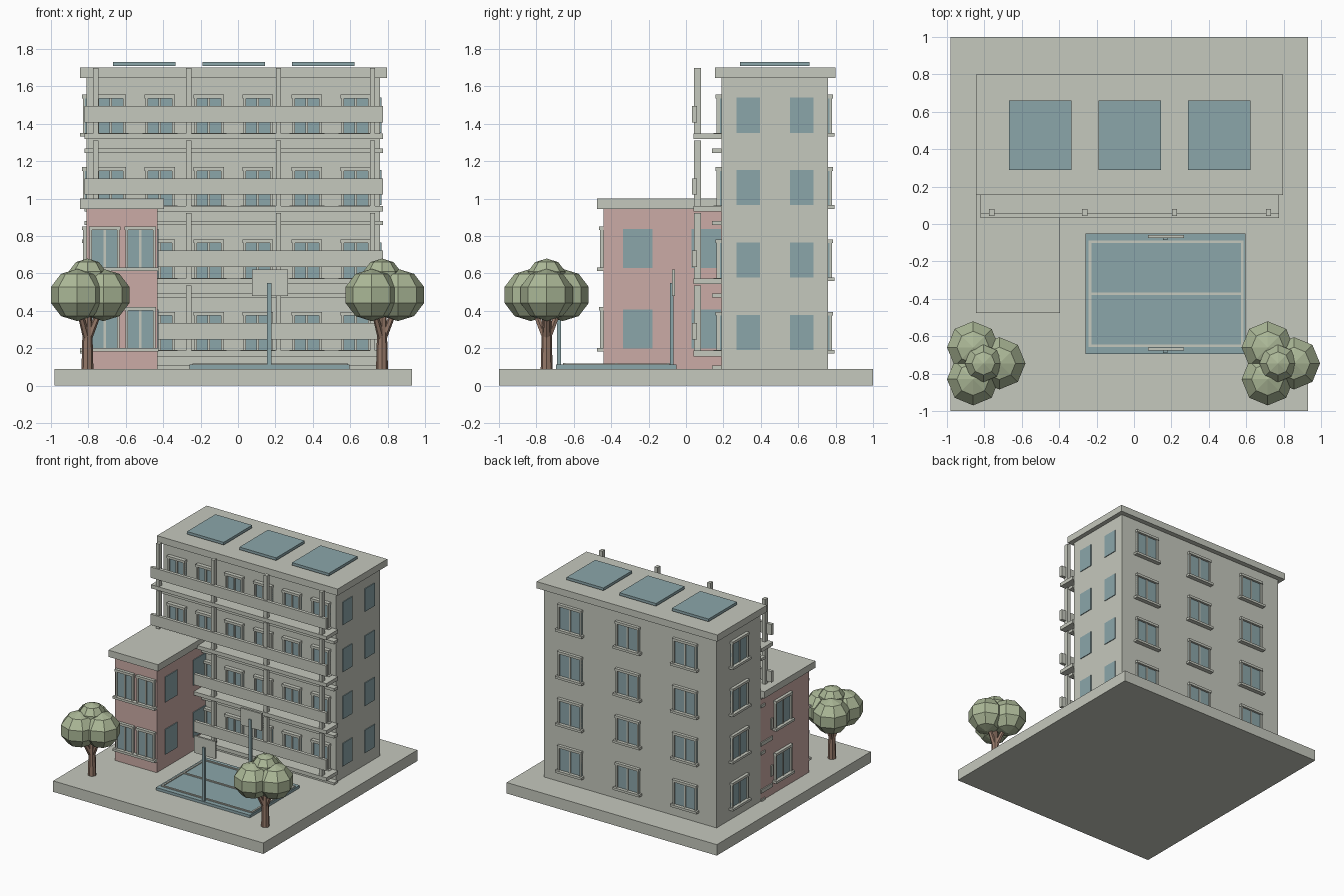
import bpy, bmesh, math
from mathutils import Matrix, Vector

if "Cube" in bpy.data.objects:
    bpy.data.objects.remove(bpy.data.objects["Cube"])


def mat(name, rgb):
    m = bpy.data.materials.new(name)
    m.diffuse_color = (*rgb, 1)
    m.use_nodes = True
    m.node_tree.nodes["Principled BSDF"].inputs["Base Color"].default_value = m.diffuse_color
    return m


CONCRETE = mat("concrete", (0.56, 0.58, 0.51))
PINK = mat("pink_plaster", (0.60, 0.41, 0.38))
GLASS = mat("blue_glass", (0.26, 0.38, 0.40))
LEAF = mat("leaf_green", (0.41, 0.48, 0.31))
BARK = mat("bark_brown", (0.30, 0.19, 0.14))


def finish(name, bm, mats):
    me = bpy.data.meshes.new(name)
    bm.to_mesh(me)
    bm.free()
    for m in mats:
        me.materials.append(m)
    ob = bpy.data.objects.new(name, me)
    bpy.context.collection.objects.link(ob)
    return ob


def boxes(name, items, mats):
    """items: (x0, x1, y0, y1, z0, z1[, material index])"""
    bm = bmesh.new()
    for it in items:
        x0, x1, y0, y1, z0, z1 = it[:6]
        size = Matrix.Diagonal((abs(x1 - x0), abs(y1 - y0), z1 - z0, 1))
        pos = Matrix.Translation(((x0 + x1) / 2, (y0 + y1) / 2, (z0 + z1) / 2))
        vs = bmesh.ops.create_cube(bm, size=1, matrix=pos @ size)["verts"]
        for f in {f for v in vs for f in v.link_faces}:
            f.material_index = it[6] if len(it) > 6 else 0
    return finish(name, bm, mats)


def on_wall(side, p, u0, u1, d, z0, z1, mi):
    """A box standing d out of a wall; p is the wall plane, u runs along it"""
    if side in ("front", "back"):
        return (u0, u1, p, p - d if side == "front" else p + d, z0, z1, mi)
    return (p, p - d if side == "left" else p + d, u0, u1, z0, z1, mi)


def framed_window(name, side, p, u, w, z0, z1, d=0.025):
    a, b, t = u - w / 2, u + w / 2, 0.013
    parts = [(a, b, 0.008, z0, z1, 1),                       # glass
             (a, a + t, d * 0.8, z0, z1, 0),                 # jambs
             (b - t, b, d * 0.8, z0, z1, 0),
             (u - t / 2, u + t / 2, d * 0.6, z0, z1, 0),     # mullion
             (a - 0.004, b + 0.004, d, z1 - 0.005, z1 + 0.015, 0),   # lintel
             (a - 0.016, b + 0.016, d + 0.01, z0 - 0.018, z0 + 0.001, 0)]  # sill
    boxes(name, [on_wall(side, p, *q) for q in parts], [CONCRETE, GLASS])


def flat_window(name, p, y0, y1, z0, z1):
    boxes(name, [on_wall("right", p, y0, y1, 0.006, z0, z1, 0)], [GLASS])


# ground plate, main block, wing and roofs
boxes("ground_plate", [(-0.98, 0.93, -1, 1, 0, 0.09)], [CONCRETE])
boxes("main_block", [(-0.81, 0.76, 0.19, 0.76, 0.09, 1.645)], [CONCRETE])
boxes("main_roof", [(-0.845, 0.797, 0.155, 0.80, 1.645, 1.70)], [CONCRETE])
boxes("wing_block", [(-0.81, -0.43, -0.44, 0.19, 0.09, 0.945)], [PINK])
boxes("wing_roof", [(-0.845, -0.395, -0.475, 0.19, 0.945, 1.0)], [CONCRETE])

# roof panels
for i, x in enumerate((-0.50, -0.023, 0.455)):
    boxes(f"roof_panel_{i}", [(x - 0.167, x + 0.167, 0.29, 0.66, 1.708, 1.73)], [GLASS])

# floors of the main block
for k in range(4):
    z = 0.187 + 0.387 * k
    # balcony slab, parapet, wall ledge and columns
    boxes(f"balcony_slab_{k}", [(-0.82, 0.775, 0.04, 0.19, z - 0.03, z)], [CONCRETE])
    boxes(f"balcony_parapet_{k}", [(-0.82, 0.775, 0.033, 0.06, z + 0.06, z + 0.148)], [CONCRETE])
    boxes(f"wall_ledge_{k}", [(-0.82, 0.775, 0.14, 0.19, z - 0.103, z - 0.08)], [CONCRETE])
    boxes(f"balcony_columns_{k}", [(x - 0.014, x + 0.014, 0.044, 0.08, z, z + 0.35)
                                   for x in (-0.761, -0.263, 0.217, 0.719)], [CONCRETE])
    # balcony windows
    for i in range(6):
        if k < 2 and i == 0:
            continue
        framed_window(f"front_window_{k}_{i}", "front", 0.19, -0.68 + 0.262 * i, 0.155,
                      z + 0.002, z + 0.193, 0.032)
    # back and side windows
    for i, x in enumerate((-0.53, -0.01, 0.515)):
        framed_window(f"back_window_{k}_{i}", "back", 0.76, x, 0.21, z + 0.003, z + 0.193)
    framed_window(f"left_window_{k}", "left", -0.81, 0.475, 0.21, z + 0.003, z + 0.193)
    for i, y in enumerate((0.332, 0.62)):
        flat_window(f"right_window_{k}_{i}", 0.76, y - 0.063, y + 0.063, z + 0.004, z + 0.192)

# wing windows
for k, z in enumerate((0.20, 0.63)):
    for i, x in enumerate((-0.713, -0.522)):
        framed_window(f"wing_front_window_{k}_{i}", "front", -0.44, x, 0.16, z, z + 0.207)
    framed_window(f"wing_left_window_{k}", "left", -0.81, -0.09, 0.21, z, z + 0.207)
    for i, y in enumerate((-0.257, 0.108)):
        flat_window(f"wing_right_window_{k}_{i}", -0.43, y - 0.079, y + 0.079, z, z + 0.207)

# ball court with raised lines
boxes("court", [(-0.26, 0.595, -0.695, -0.05, 0.09, 0.112)], [GLASS])
lines = [(-0.24, 0.585, y - 0.007, y + 0.007, 0.112, 0.12) for y in (-0.095, -0.372, -0.65)]
lines += [(x - 0.007, x + 0.007, -0.657, -0.088, 0.112, 0.119) for x in (-0.235, 0.578)]
boxes("court_lines", lines, [CONCRETE])

# hoop poles and boards
for n, pole, board in (("front", -0.679, -0.668), ("back", -0.076, -0.068)):
    boxes(f"{n}_hoop_pole", [(0.156, 0.178, pole - 0.01, pole + 0.01, 0.11, 0.55)], [GLASS])
    boxes(f"{n}_hoop_board", [(0.075, 0.267, board - 0.008, board + 0.008, 0.48, 0.62)], [CONCRETE])

# trees: tapered trunk with spreading branches, and four faceted crowns
for n, tx in (("left", -0.805), ("right", 0.77)):
    centre = Vector((tx, -0.745, 0))
    bm = bmesh.new()
    bmesh.ops.create_cone(bm, cap_ends=True, segments=8, radius1=0.032, radius2=0.024, depth=0.3,
                          matrix=Matrix.Translation(centre + Vector((0, 0, 0.235))))
    for bx, by in ((-0.055, 0.085), (-0.055, -0.085), (0.085, 0)):
        a = centre + Vector((0, 0, 0.24))
        b = centre + Vector((bx, by, 0.45))
        rot = (b - a).to_track_quat("Z", "Y").to_matrix().to_4x4()
        bmesh.ops.create_cone(bm, cap_ends=True, segments=6, radius1=0.02, radius2=0.014,
                              depth=(b - a).length, matrix=Matrix.Translation((a + b) / 2) @ rot)
    finish(f"{n}_tree_trunk", bm, [BARK])
    bm = bmesh.new()
    for bx, by, z, r in ((-0.055, 0.085, 0.485, 0.147), (-0.055, -0.085, 0.485, 0.147),
                         (0.085, 0, 0.485, 0.147), (0, 0, 0.58, 0.105)):
        m = Matrix.Translation(centre + Vector((bx, by, z))) @ Matrix.Diagonal((1, 1, 0.95, 1))
        bmesh.ops.create_uvsphere(bm, u_segments=8, v_segments=5, radius=r, matrix=m)
    finish(f"{n}_tree_crown", bm, [LEAF])
